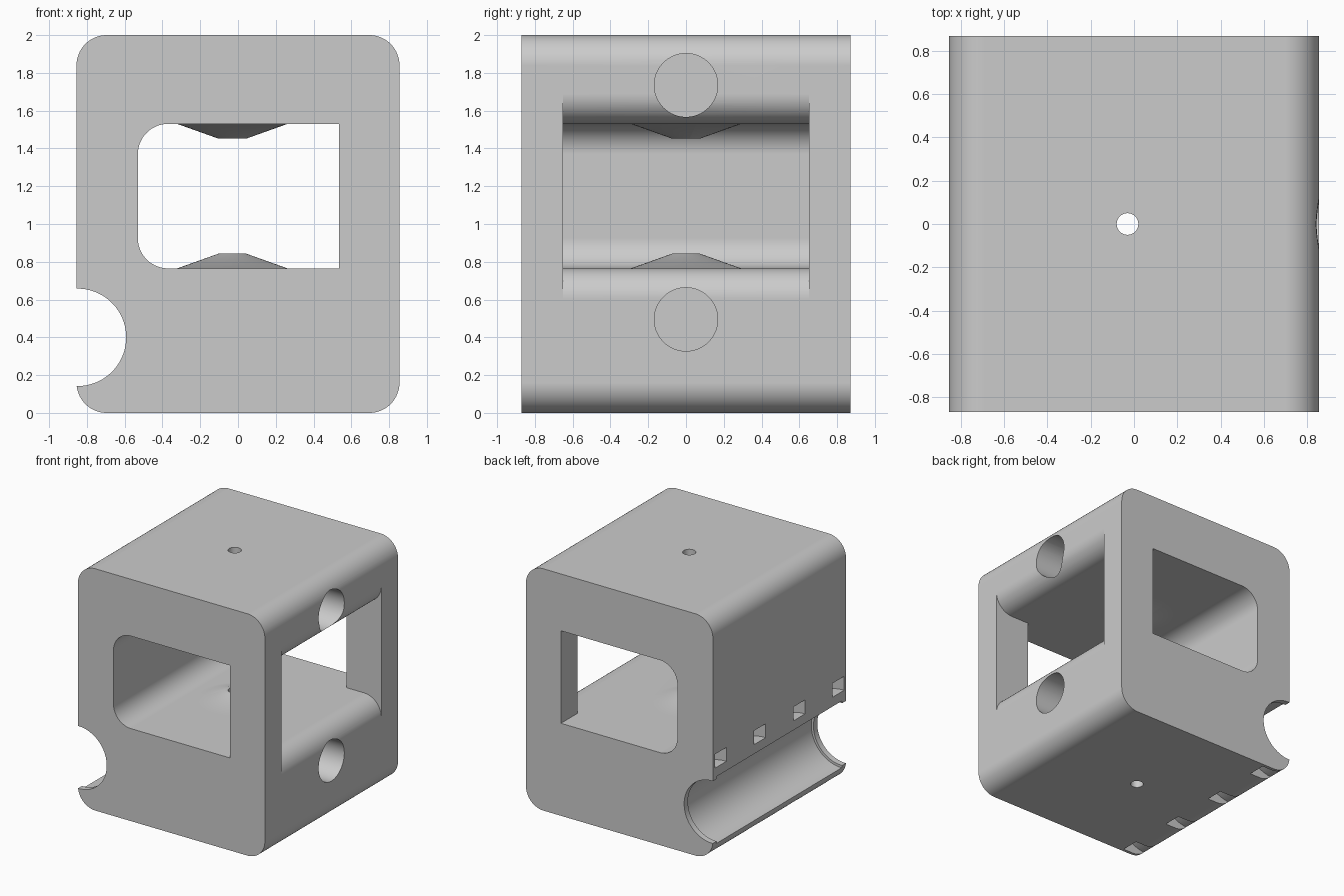
import bpy, bmesh
from math import sin, cos, radians
from mathutils import Matrix

if "Cube" in bpy.data.objects:
    bpy.data.objects.remove(bpy.data.objects["Cube"], do_unlink=True)

HALF_X, HALF_Y, HEIGHT, FILLET = 0.855, 0.87, 2.0, 0.16
FLOOR, CEILING, PILLAR_X = 0.765, 1.53, 0.535
BORE_X = -0.03


def make_object(name, bm):
    bmesh.ops.recalc_face_normals(bm, faces=bm.faces)
    mesh = bpy.data.meshes.new(name)
    bm.to_mesh(mesh)
    bm.free()
    obj = bpy.data.objects.new(name, mesh)
    bpy.context.collection.objects.link(obj)
    return obj


def arc(cx, cz, r, start, end, n=20):
    angles = [radians(start + (end - start) * i / n) for i in range(n + 1)]
    return [(cx + r * cos(a), cz + r * sin(a)) for a in angles]


def prism(name, profile, y0, y1):
    """Extrude an x-z profile along y."""
    bm = bmesh.new()
    face = bm.faces.new([bm.verts.new((x, y0, z)) for x, z in profile])
    new = bmesh.ops.extrude_face_region(bm, geom=[face])["geom"]
    verts = [v for v in new if isinstance(v, bmesh.types.BMVert)]
    bmesh.ops.translate(bm, verts=verts, vec=(0, y1 - y0, 0))
    return make_object(name, bm)


def cone(name, r1, r2, depth, centre, axis="Z"):
    turn = Matrix.Rotation(radians(90), 4, "Y") if axis == "X" else Matrix()
    bm = bmesh.new()
    bmesh.ops.create_cone(bm, cap_ends=True, segments=64, radius1=r1, radius2=r2,
                          depth=depth, matrix=Matrix.Translation(centre) @ turn)
    return make_object(name, bm)


def combine(body, tool, operation="DIFFERENCE"):
    mod = body.modifiers.new("combine", "BOOLEAN")
    mod.operation, mod.object, mod.solver = operation, tool, "EXACT"
    bpy.context.view_layer.objects.active = body
    bpy.ops.object.modifier_apply(modifier=mod.name)
    bpy.data.objects.remove(tool, do_unlink=True)


# Rounded block
ix, top = HALF_X - FILLET, HEIGHT - FILLET
block = prism("mounting_block",
              arc(ix, FILLET, FILLET, -90, 0) + arc(ix, top, FILLET, 0, 90)
              + arc(-ix, top, FILLET, 90, 180) + arc(-ix, FILLET, FILLET, 180, 270),
              -HALF_Y, HALF_Y)

# Window through front and back, rounded on one side
wx = -0.53 + FILLET
combine(block, prism("window_cutter",
                     [(PILLAR_X, FLOOR), (PILLAR_X, CEILING)]
                     + arc(wx, CEILING - FILLET, FILLET, 90, 180)
                     + arc(wx, FLOOR + FILLET, FILLET, 180, 270), -1, 1))

# Flared opening in the side
combine(block, prism("side_opening_cutter",
                     [(0.45, FLOOR)] + arc(ix, FLOOR - FILLET, FILLET, 90, 0)
                     + [(0.95, FLOOR - FILLET), (0.95, CEILING + FILLET)]
                     + arc(ix, CEILING + FILLET, FILLET, 0, -90) + [(0.45, CEILING)],
                     -0.652, 0.652))

# Cone seats on the floor and ceiling, with a bore through both
for name, z, r1, r2 in (("lower_seat", FLOOR + 0.03, 0.341, 0.075),
                        ("upper_seat", CEILING - 0.03, 0.075, 0.341)):
    combine(block, cone(name, r1, r2, 0.095, (BORE_X, 0, z)), "UNION")
combine(block, cone("bore_cutter", 0.05, 0.05, 3, (BORE_X, 0, 1)))

# Round blind holes above and below the side opening
for z in (0.495, 1.735):
    combine(block, cone("hole_cutter", 0.168, 0.168, 0.8, (HALF_X, 0, z), "X"))

# Tube groove with a thin lip at each end
GROOVE = (-0.85, 0.4)
for r, y in ((0.258, 1), (0.278, 0.82)):
    combine(block, prism("groove_cutter", arc(*GROOVE, r, 0, 357, 84), -y, y))

# Curved strap slots behind the groove
for i in range(4):
    y = -0.77 + i * 0.513
    ring = arc(*GROOVE, 0.47, 105, -105, 48) + arc(*GROOVE, 0.355, -105, 105, 48)
    combine(block, prism("strap_slot_cutter", ring, y - 0.075, y + 0.075))

# Colour and shading
grey = bpy.data.materials.new("light_grey")
grey.use_nodes = True
colour = (0.6, 0.6, 0.6, 1)
grey.diffuse_color = colour
grey.node_tree.nodes["Principled BSDF"].inputs["Base Color"].default_value = colour
block.data.materials.clear()
block.data.materials.append(grey)

bpy.ops.object.select_all(action="DESELECT")
block.select_set(True)
bpy.context.view_layer.objects.active = block
bpy.ops.object.shade_smooth_by_angle(angle=radians(30))
weighted = block.modifiers.new("even_shading", "WEIGHTED_NORMAL")
weighted.keep_sharp = True
